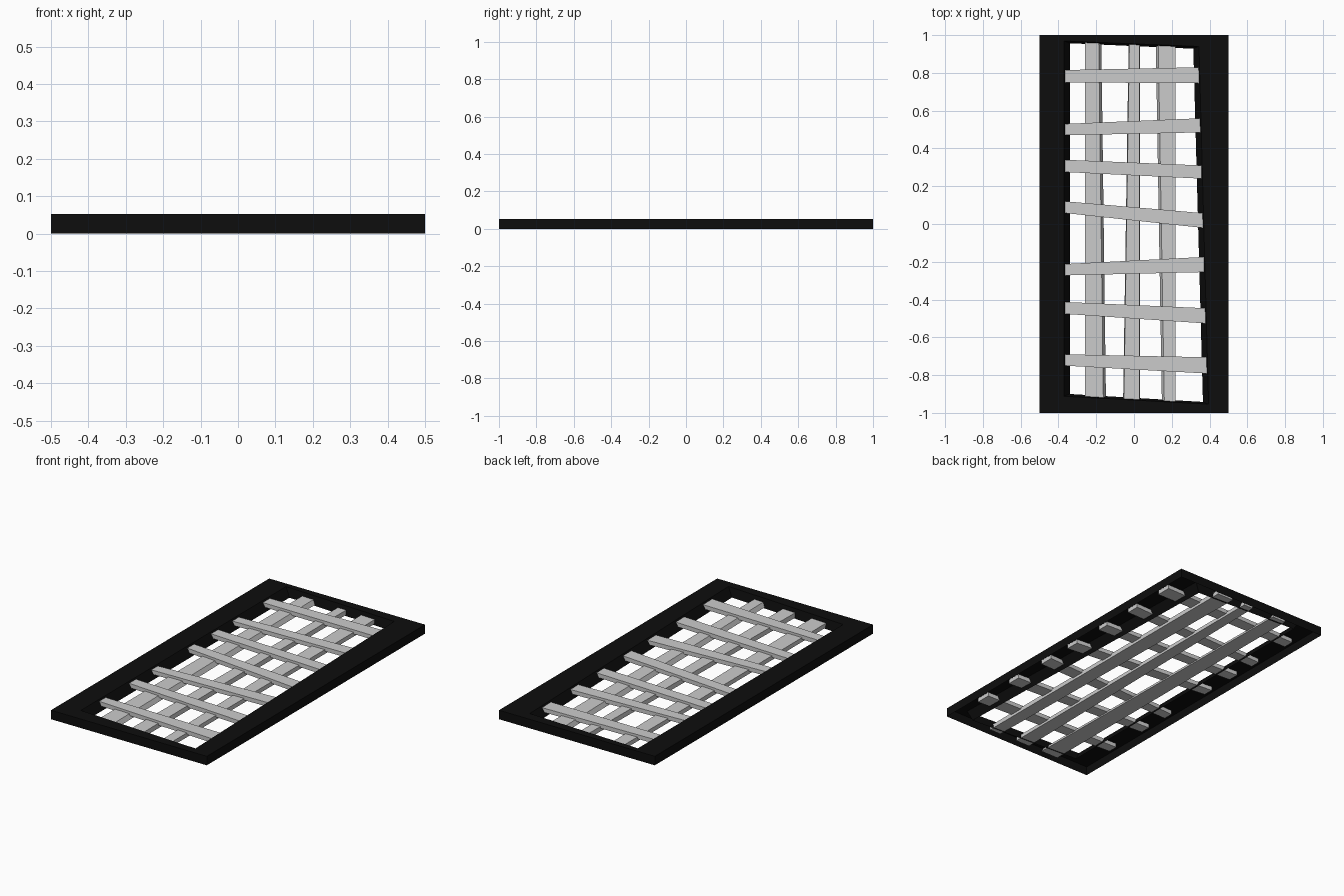
import bpy, bmesh

if "Cube" in bpy.data.objects:
    bpy.data.objects.remove(bpy.data.objects["Cube"])

black = bpy.data.materials.new("black_frame")
black.diffuse_color = (0.004, 0.004, 0.004, 1)
black.use_nodes = True
black.node_tree.nodes["Principled BSDF"].inputs["Base Color"].default_value = black.diffuse_color


def make_object(name, bm, mat=None):
    bmesh.ops.recalc_face_normals(bm, faces=bm.faces)
    me = bpy.data.meshes.new(name)
    bm.to_mesh(me)
    bm.free()
    ob = bpy.data.objects.new(name, me)
    bpy.context.collection.objects.link(ob)
    if mat:
        me.materials.append(mat)
    return ob


def prism(name, bottom, top, z0, z1):
    """Solid plank between a bottom and a top quad outline."""
    bm = bmesh.new()
    lo = [bm.verts.new((x, y, z0)) for x, y in bottom]
    hi = [bm.verts.new((x, y, z1)) for x, y in top]
    bm.faces.new(lo)
    bm.faces.new(hi)
    for i in range(4):
        j = (i + 1) % 4
        bm.faces.new((lo[i], lo[j], hi[j], hi[i]))
    return make_object(name, bm)


# Frame: open-bottomed shell with outer wall, flat top and sloped inner lip
outer = [(-0.5, -1), (0.5, -1), (0.5, 1), (-0.5, 1)]
lip = [(-0.34, -0.90), (0.365, -0.942), (0.314, 0.928), (-0.34, 0.957)]
rim = [(-0.37, -0.912), (0.395, -0.954), (0.344, 0.94), (-0.37, 0.969)]
bm = bmesh.new()
loops = [[bm.verts.new((x, y, z)) for x, y in pts]
         for pts, z in ((outer, 0), (outer, 0.052), (rim, 0.052), (lip, 0))]
for a, b in zip(loops, loops[1:]):
    for i in range(4):
        j = (i + 1) % 4
        bm.faces.new((a[i], a[j], b[j], b[i]))
make_object("window_frame", bm, black)

# Cross slats: low/high y at the left (x=-0.365) and right (x=0.36)
slats = [(0.75, 0.815, 0.745, 0.83), (0.47, 0.53, 0.485, 0.56),
         (0.275, 0.34, 0.24, 0.31), (0.058, 0.12, -0.02, 0.058),
         (-0.272, -0.212, -0.255, -0.175), (-0.476, -0.413, -0.525, -0.445),
         (-0.75, -0.69, -0.79, -0.705)]
for n, (l0, l1, r0, r1) in enumerate(slats):
    def at(a, b, x):
        return a + (b - a) * (x + 0.365) / 0.725
    q = [(-0.45, at(l0, r0, -0.45)), (0.45, at(l0, r0, 0.45)),
         (0.45, at(l1, r1, 0.45)), (-0.45, at(l1, r1, -0.45))]
    prism(f"cross_slat_{n + 1}", q, q, 0.02, 0.044)

# Long slats: left/right x at the front and back, with inset of the top face
long_slats = [(-0.26, -0.148, -0.26, -0.173, 0, 0.014),
              (-0.058, 0.033, -0.028, 0.033, 0.004, 0.004),
              (0.148, 0.22, 0.115, 0.22, 0.013, 0)]
for n, (f0, f1, b0, b1, il, ir) in enumerate(long_slats):
    y0, y1 = -0.965, 0.98
    low = [(f0, y0), (f1, y0), (b1, y1), (b0, y1)]
    high = [(f0 + il, y0), (f1 - ir, y0), (b1 - ir, y1), (b0 + il, y1)]
    prism(f"long_slat_{n + 1}", low, high, 0.005, 0.03)
